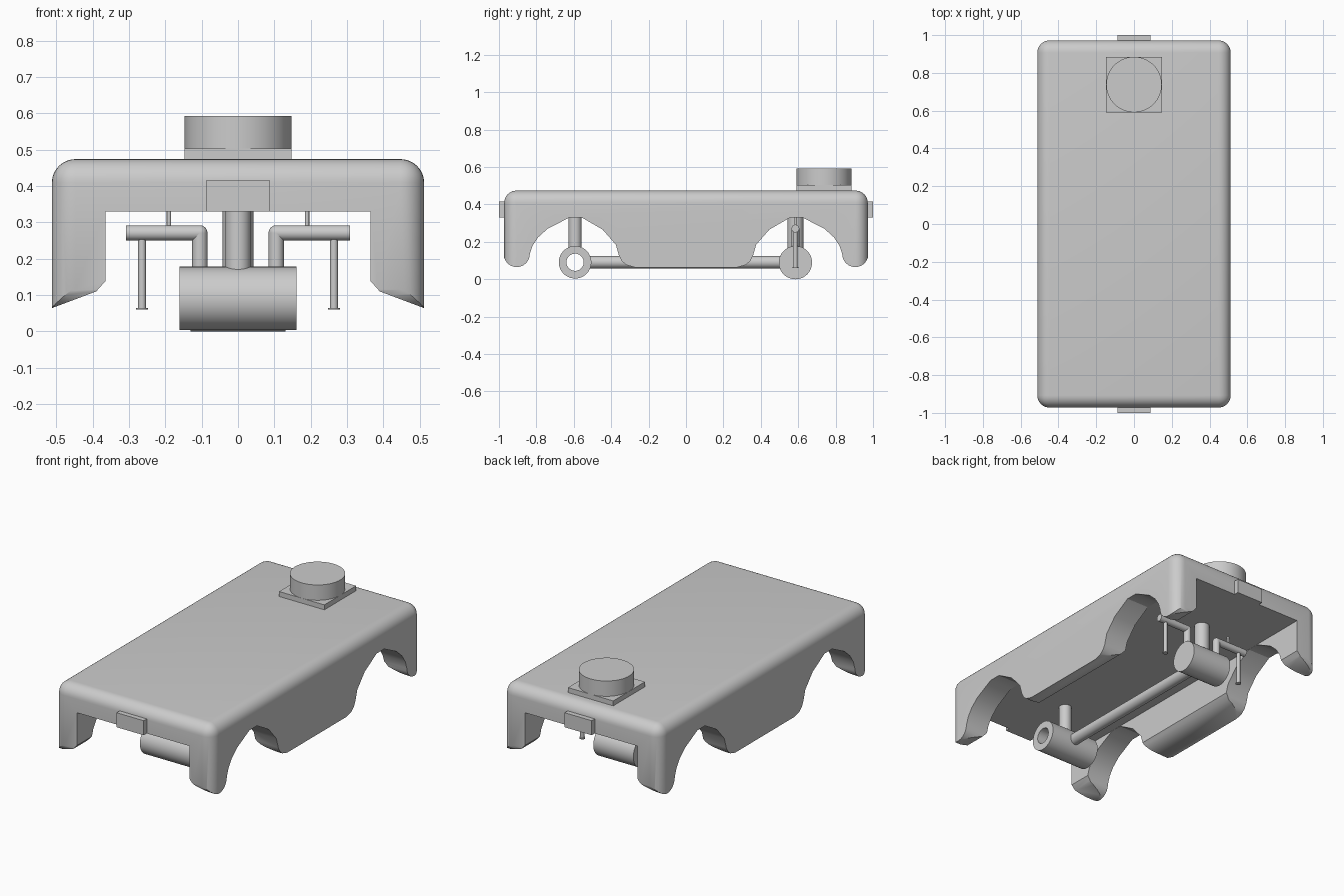
import bpy, bmesh
from math import radians, sin, cos, pi
from mathutils import Matrix, Vector

cube = bpy.data.objects.get("Cube")
if cube:
    bpy.data.objects.remove(cube, do_unlink=True)

grey = bpy.data.materials.new("plain grey")
grey.use_nodes = True
colour = (0.6, 0.6, 0.6, 1)
grey.diffuse_color = colour
grey.node_tree.nodes["Principled BSDF"].inputs["Base Color"].default_value = colour


def finish(name, bm):
    bmesh.ops.recalc_face_normals(bm, faces=bm.faces)
    mesh = bpy.data.meshes.new(name)
    bm.to_mesh(mesh)
    bm.free()
    mesh.materials.append(grey)
    obj = bpy.data.objects.new(name, mesh)
    bpy.context.collection.objects.link(obj)
    return obj


def activate(obj):
    bpy.ops.object.select_all(action='DESELECT')
    obj.select_set(True)
    bpy.context.view_layer.objects.active = obj


def smooth(obj):
    activate(obj)
    bpy.ops.object.shade_smooth_by_angle(angle=radians(30))
    return obj


def box(name, low, high, round_by=0):
    low, high = Vector(low), Vector(high)
    bm = bmesh.new()
    place = Matrix.Translation((low + high) / 2) @ Matrix.Diagonal((*(high - low), 1))
    bmesh.ops.create_cube(bm, size=1, matrix=place)
    if round_by:
        bmesh.ops.bevel(bm, geom=bm.edges[:], offset=round_by, segments=8,
                        profile=0.5, affect='EDGES')
    return finish(name, bm)


def rod(name, start, end, radius, sides=48):
    start, end = Vector(start), Vector(end)
    run = end - start
    bm = bmesh.new()
    turn = run.to_track_quat('Z', 'Y').to_matrix().to_4x4()
    bmesh.ops.create_cone(bm, cap_ends=True, segments=sides, radius1=radius, radius2=radius,
                          depth=run.length, matrix=Matrix.Translation((start + end) / 2) @ turn)
    return smooth(finish(name, bm))


def ball(name, centre, radius):
    bm = bmesh.new()
    bmesh.ops.create_uvsphere(bm, u_segments=24, v_segments=12, radius=radius,
                              matrix=Matrix.Translation(centre))
    return smooth(finish(name, bm))


def prism(name, points, place, depth):
    """Extrude a closed outline from -depth to +depth; place maps (a, b, d) to xyz."""
    bm = bmesh.new()
    face = bm.faces.new([bm.verts.new(place(a, b, -depth)) for a, b in points])
    grown = bmesh.ops.extrude_face_region(bm, geom=[face])["geom"]
    shift = Vector(place(0, 0, 2 * depth))
    bmesh.ops.translate(bm, vec=shift, verts=[g for g in grown if isinstance(g, bmesh.types.BMVert)])
    return finish(name, bm)


def mirrored(half):
    return half + [(-a, b) for a, b in reversed(half)]


def carve(obj, cutter, operation):
    mod = obj.modifiers.new("cut", 'BOOLEAN')
    mod.operation, mod.object, mod.solver = operation, cutter, 'EXACT'
    activate(obj)
    bpy.ops.object.modifier_apply(modifier=mod.name)
    bpy.data.objects.remove(cutter, do_unlink=True)


# Body shell: rounded block trimmed by an end outline and a side outline
shell = box("body_shell", (-0.512, -0.972, -0.2), (0.512, 0.972, 0.474), 0.065)
end_half = [(0.6, 0.6), (0.6, 0.031), (0.39, 0.11), (0.365, 0.138), (0.365, 0.33)]
carve(shell, prism("end_outline", mirrored(end_half), lambda a, b, d: (a, d, b), 1.2), 'INTERSECT')

foot = [(-0.905 - 0.07 * cos(t * pi / 12), 0.135 - 0.07 * sin(t * pi / 12)) for t in range(13)]
arch = [(-0.82, 0.18), (-0.79, 0.225), (-0.74, 0.27), (-0.625, 0.329), (-0.555, 0.329),
        (-0.445, 0.265), (-0.375, 0.185), (-0.358, 0.125), (-0.343, 0.097), (-0.32, 0.077),
        (-0.275, 0.064)]
side_half = [(-0.975, 0.6)] + foot + arch
carve(shell, prism("side_outline", mirrored(side_half), lambda a, b, d: (d, a, b), 0.8), 'INTERSECT')
smooth(shell)

# End plates
for name, y in (("front_plate", -0.985), ("back_plate", 0.985)):
    box(name, (-0.088, y - 0.015, 0.33), (0.088, y + 0.015, 0.415))

# Turret on the roof
box("turret_base", (-0.147, 0.591, 0.472), (0.147, 0.885, 0.503))
rod("turret_disc", (0, 0.738, 0.503), (0, 0.738, 0.593), 0.147, 64)

# Rollers, their posts and the long shaft between them
front_y, back_y, axle_z = -0.593, 0.585, 0.089
front_roller = rod("front_roller", (-0.161, front_y, axle_z + 0.002), (0.161, front_y, axle_z + 0.002), 0.087)
bore = rod("bore", (-0.3, front_y, axle_z + 0.002), (0.3, front_y, axle_z + 0.002), 0.046)
carve(front_roller, bore, 'DIFFERENCE')
smooth(front_roller)
rod("back_roller", (-0.13, back_y, axle_z), (0.13, back_y, axle_z), 0.089)
rod("front_post", (0, front_y, 0.16), (0, front_y, 0.335), 0.035)
rod("back_post", (0, back_y, 0.16), (0, back_y, 0.335), 0.042)
rod("long_shaft", (0, front_y + 0.07, axle_z + 0.002), (0, back_y, axle_z + 0.002), 0.033)

# Bent arms with hanging rods on each side of the back roller
for side, s in (("left", 1), ("right", -1)):
    def at(x, z):
        return (s * x, back_y, z)
    rod(side + "_arm_upright", at(0.105, 0.15), at(0.105, 0.271), 0.021, 24)
    ball(side + "_arm_elbow", at(0.105, 0.271), 0.021)
    rod(side + "_arm", at(0.105, 0.271), at(0.308, 0.271), 0.021, 24)
    rod(side + "_hanger", at(0.19, 0.28), at(0.19, 0.335), 0.006, 16)
    rod(side + "_drop_rod", at(0.264, 0.063), at(0.264, 0.26), 0.011, 16)
    rod(side + "_drop_foot", at(0.264, 0.06), at(0.264, 0.065), 0.016, 16)
